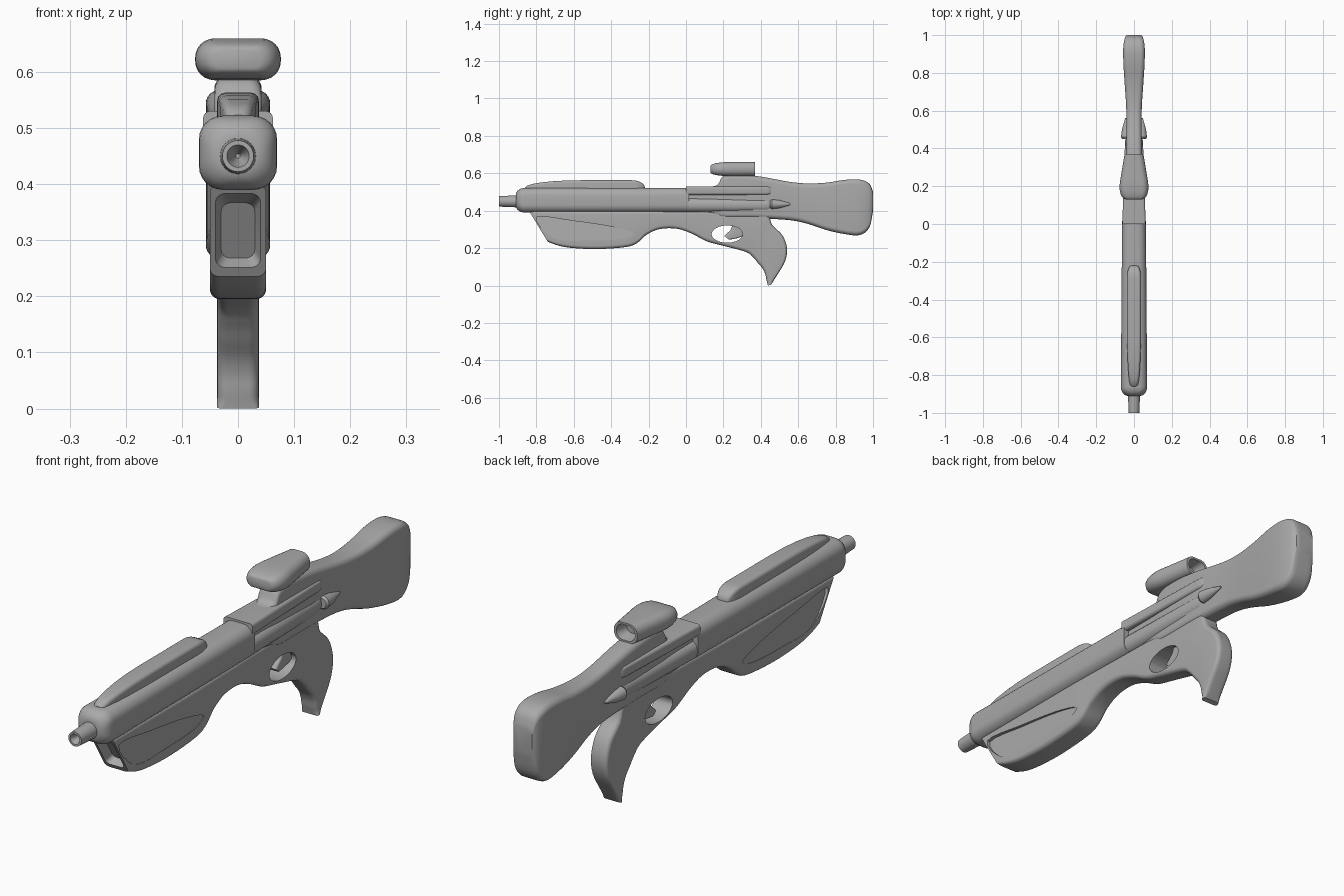
import bpy, bmesh, math
from mathutils import Vector

if "Cube" in bpy.data.objects:
    bpy.data.objects.remove(bpy.data.objects["Cube"])

shade = (.4, .4, .4, 1)
grey = bpy.data.materials.new("matte_grey")
grey.use_nodes = True
grey.diffuse_color = shade
grey.node_tree.nodes["Principled BSDF"].inputs["Base Color"].default_value = shade


def smooth(ob):
    bpy.ops.object.select_all(action='DESELECT')
    ob.select_set(True)
    bpy.context.view_layer.objects.active = ob
    bpy.ops.object.shade_smooth_by_angle(angle=math.radians(35))


def skin(name, sections):
    """Join point rings into one closed, smooth-shaded solid."""
    bm = bmesh.new()
    rings = [[bm.verts.new(point) for point in section] for section in sections]
    for ring, following in zip(rings, rings[1:]):
        for i in range(len(ring)):
            bm.faces.new((ring[i - 1], ring[i], following[i], following[i - 1]))
    bm.faces.new(rings[0])
    bm.faces.new(rings[-1])
    bmesh.ops.recalc_face_normals(bm, faces=bm.faces)
    mesh = bpy.data.meshes.new(name)
    bm.to_mesh(mesh)
    bm.free()
    mesh.materials.append(grey)
    ob = bpy.data.objects.new(name, mesh)
    bpy.context.collection.objects.link(ob)
    smooth(ob)
    return ob


def spline(points, closed=False, steps=4):
    """Catmull-Rom interpolation of tuples of any length."""
    pts = [Vector(p) for p in points]
    n = len(pts)
    out = []
    for i in range(n if closed else n - 1):
        a, b, c, d = (pts[k % n if closed else min(max(k, 0), n - 1)]
                      for k in (i - 1, i, i + 1, i + 2))
        for t in (s / steps for s in range(steps)):
            out.append(b + ((c - a) * t + (a * 2 - b * 5 + c * 4 - d) * t ** 2
                            + (b * 3 - a - c * 3 + d) * t ** 3) / 2)
    return out if closed else out + [pts[-1]]


def rounded_box(ya, za, yb, zb, width, radius, scale=1, shift=0):
    """Rounded section between side points a and b, width is half the thickness."""
    a, b = Vector((0, ya, za)), Vector((0, yb, zb))
    middle = (a + b) / 2 + Vector((0, shift, 0))
    up, half, width = (a - b).normalized(), (a - b).length / 2 * scale, width * scale
    r = min(radius, width * .95, half * .95)
    ring = []
    for quarter, (sx, sz) in enumerate(((1, 1), (-1, 1), (-1, -1), (1, -1))):
        for step in range(7):
            angle = math.radians(90 * quarter + 15 * step)
            x = sx * (width - r) + r * math.cos(angle)
            ring.append(middle + up * (sz * (half - r) + r * math.sin(angle)) + Vector((x, 0, 0)))
    return ring


def loft(name, stations, radius, hollow=0):
    """Skin rounded sections; hollow sinks a cavity into the first one."""
    sections = [rounded_box(*station, radius) for station in stations]
    if hollow:
        first = stations[0]
        sections = [rounded_box(*first, radius, .6, hollow),
                    rounded_box(*first, radius, .8)] + sections
    return skin(name, sections)


def pod(name, start, end, top, bottom, width, radius, nose=0, tail=0, taper=1, hollow=0):
    """Straight rounded body along y with elliptical ends of given lengths."""
    way = math.copysign(1, end - start)
    middle, half = (top + bottom) / 2, (top - bottom) / 2
    angles = [math.radians(a) for a in range(0, 91, 15)]
    front, back = (angles if length else angles[-1:] for length in (nose, tail))
    rows = [(start + way * nose * (1 - math.cos(a)), math.sin(a)) for a in front]
    rows += [(end - way * tail * (1 - math.cos(a)), math.sin(a)) for a in reversed(back)]
    stations = []
    for y, grow in rows:
        s = .45 + .55 * grow
        narrowing = 1 + (taper - 1) * (y - start) / (end - start)
        stations.append((y, middle + half * s, y, middle - half * s, width * s * narrowing))
    return loft(name, stations, radius, hollow)


def lathe(name, profile, x, z, segments=32):
    """Turn (y, radius) points around a lengthwise axis."""
    turns = [math.tau * i / segments for i in range(segments)]
    return skin(name, [[(x + r * math.cos(t), y, z + r * math.sin(t)) for t in turns]
                       for y, r in profile])


def cut(target, outline, inner, outer):
    """Cut a side outline through target, between two x rules."""
    cutter = skin("cutter", [[(rule(z), y, z) for y, z in outline] for rule in (inner, outer)])
    cutter.hide_render = True
    modifier = target.modifiers.new("cut", 'BOOLEAN')
    modifier.object, modifier.solver = cutter, 'EXACT'
    bpy.context.view_layer.objects.active = target
    bpy.ops.object.modifier_apply(modifier=modifier.name)
    bpy.data.objects.remove(cutter)
    smooth(target)


def clamp(value):
    return min(max(value, 0), 1)


# Muzzle with a conical bore
lathe("muzzle", [(-.95, .004), (-1, .02), (-1, .028), (-.88, .033)], 0, .45)

# Main tube, and the thinner rear tube showing in the side slots
pod("barrel_housing", -.91, .015, .522, .39, .07, .042, nose=.05, taper=.9)
pod("rear_tube", 0, .47, .468, .392, .06, .034, tail=.04, taper=.77)
pod("slot_cover", 0, .47, .53, .485, .062, .012, tail=.04, taper=.75)

# Raised top rail
pod("top_rail", -.86, -.22, .563, .42, .037, .014, nose=.3, tail=.07)

# Scope body with a hollow eyepiece
pod("scope", .37, .13, .66, .585, .05, .033, tail=.1, taper=1.8, hollow=-.05)

# Receiver core flowing into the shoulder stock: y, top, bottom, half width
stock = [(0, .515, .39, .04), (.12, .527, .38, .04), (.17, .54, .37, .041), (.21, .59, .36, .042),
         (.36, .588, .36, .042), (.55, .555, .35, .04), (.65, .546, .33, .043), (.75, .55, .297, .05),
         (.85, .565, .275, .056), (.93, .566, .27, .057), (.98, .545, .31, .05), (1, .5, .4, .04)]
loft("stock", spline([(y, top, y, bottom, w) for y, top, bottom, w in stock]), .024)

# Fore grip and lower frame follow a bottom curve under a level top, leaning at both ends
belly = [(-.74, .235), (-.68, .213), (-.6, .2), (-.47, .195), (-.32, .206), (-.26, .228),
         (-.21, .272), (-.14, .302), (-.05, .304), (.03, .278), (.11, .237), (.2, .212), (.32, .18)]
sweep = [(y - .1 * clamp((-.3 - y) / .4) + .35 * max(0, y - .03), .4, y, z) for y, z in belly]
# Pistol grip continues the same sweep downwards, rear point then front point
sweep += [(.46, .325, .36, .15), (.515, .27, .385, .12), (.54, .2, .41, .09),
          (.53, .13, .424, .06), (.49, .06, .43, .03), (.455, .005, .438, 0)]
frame = loft("lower_frame", spline([(*points, .05 - .013 * clamp((points[2] + .3) * 2))
                                    for points in sweep]), .018, hollow=.04)

# Sloping side panels sunk into the fore grip
panel = spline([(-.8, .365), (-.6, .345), (-.4, .315), (-.28, .28), (-.34, .25), (-.5, .242),
                (-.7, .25)], closed=True)
for side in (1, -1):
    cut(frame, panel, lambda z: side * (.049 - .1 * (z - .24)), lambda z: side * .09)

# Trigger opening and hooked trigger
turns = [math.tau * i / 32 for i in range(32)]
opening = [(.22 + .083 * math.cos(t), .275 + .046 * math.sin(t)) for t in turns]
cut(frame, opening, lambda z: -.09, lambda z: .09)
hook = [(.25, .335, .32, .325), (.24, .3, .315, .275), (.22, .28, .28, .255), (.205, .265, .23, .245)]
loft("trigger", spline([(*points, .018) for points in hook]), .01)

# Tapered nubs behind the side slots
for side, label in ((1, "left"), (-1, "right")):
    lathe(label + "_nub", [(.45, .02), (.46, .026), (.5, .021), (.56, .004)], side * .043, .435)
